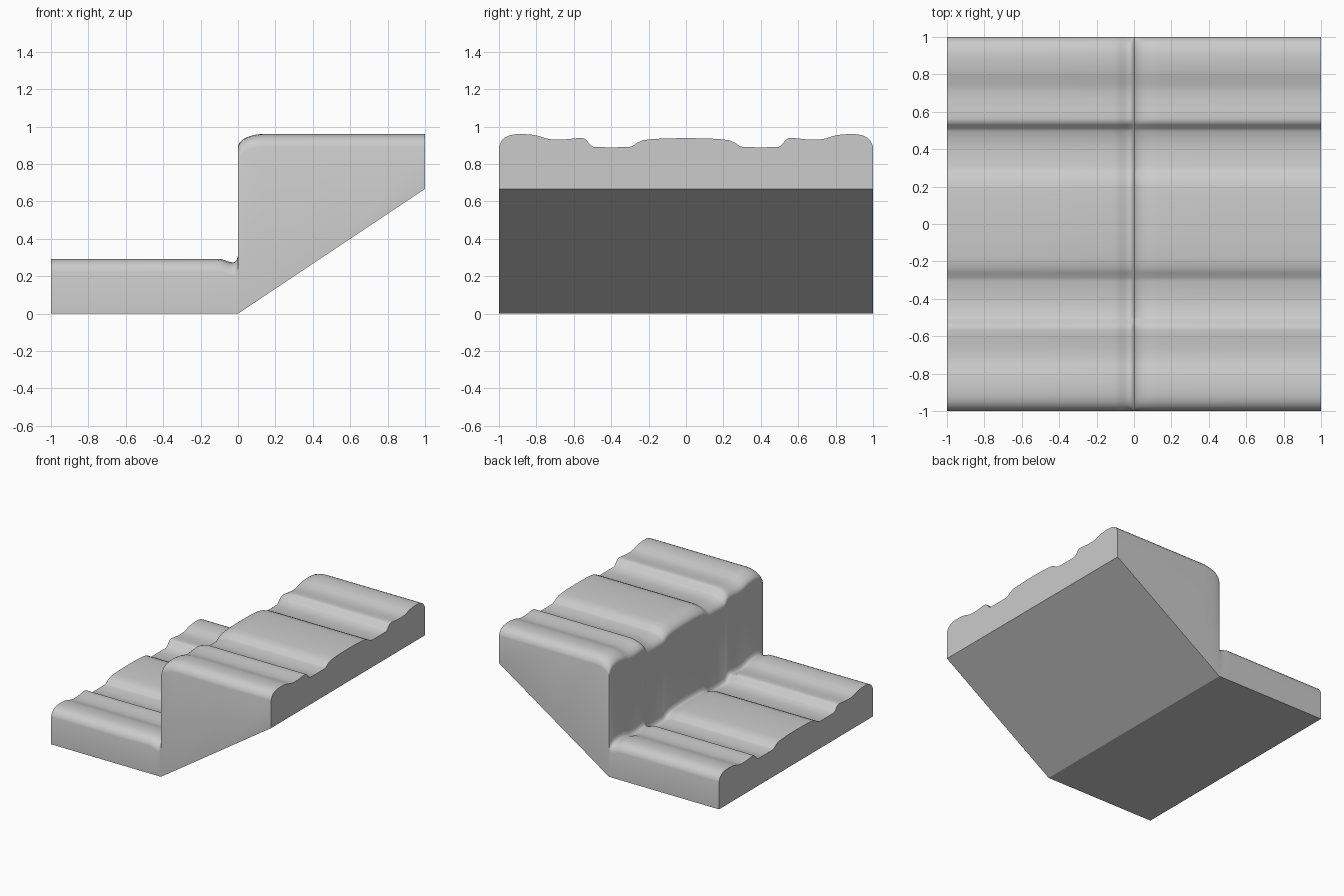
import bpy, bmesh, math

if "Cube" in bpy.data.objects:
    bpy.data.objects.remove(bpy.data.objects["Cube"])

STEP = 0.667  # rise of the upper tread

# half of the moulded cross-section: (distance from centre, height)
HALF = [(0.0, 0.271), (0.1, 0.27), (0.18, 0.266), (0.23, 0.26), (0.26, 0.247),
        (0.285, 0.23), (0.305, 0.223), (0.4, 0.222), (0.495, 0.223),
        (0.512, 0.236), (0.53, 0.258), (0.545, 0.27), (0.565, 0.273),
        (0.61, 0.268), (0.66, 0.263), (0.71, 0.263), (0.75, 0.27),
        (0.785, 0.282), (0.82, 0.289), (0.87, 0.293), (0.91, 0.292),
        (0.945, 0.286), (0.97, 0.273), (0.985, 0.258), (0.995, 0.24), (1.0, 0.223)]
PROFILE = [(-y, h) for y, h in reversed(HALF[1:])] + HALF

# stations along x: (x, height offset of the moulding)
lower = [(-1, 0), (-0.5, 0), (-0.11, 0), (-0.09, -0.002), (-0.07, -0.008),
         (-0.05, -0.015), (-0.03, -0.02), (-0.018, -0.018), (-0.008, -0.008), (0, 0.015)]
upper = []
for i in range(11):  # rounded nosing
    a = math.radians(9 * i)
    upper.append((0.14 * (1 - math.cos(a)), STEP - 0.07 * (1 - math.sin(a))))
upper += [(0.5, STEP), (1, STEP)]

bm = bmesh.new()
n = len(PROFILE)


def section(x, dz):
    base = max(0, x * STEP)
    ring = [bm.verts.new((x, y, h + dz)) for y, h in PROFILE]
    return ring + [bm.verts.new((x, 1, base)), bm.verts.new((x, -1, base))]


def bridge(a, b, count):
    for k in range(count):
        j = (k + 1) % len(a)
        bm.faces.new((a[k], a[j], b[j], b[k]))


low = [section(*s) for s in lower]
up = [section(*s) for s in upper]
for run in (low, up):
    for a, b in zip(run, run[1:]):
        bridge(a, b, n + 2)
bridge(low[-1], up[0], n - 1)  # riser
bm.faces.new(low[0])           # end caps
bm.faces.new(up[-1])
bmesh.ops.remove_doubles(bm, verts=bm.verts, dist=1e-5)
bmesh.ops.recalc_face_normals(bm, faces=bm.faces)

mesh = bpy.data.meshes.new("moulded_step")
bm.to_mesh(mesh)
bm.free()
step = bpy.data.objects.new("moulded_step", mesh)
bpy.context.collection.objects.link(step)

# one plain grey
grey = bpy.data.materials.new("light_grey")
grey.diffuse_color = (0.6, 0.6, 0.6, 1)
grey.use_nodes = True
grey.node_tree.nodes["Principled BSDF"].inputs["Base Color"].default_value = grey.diffuse_color
mesh.materials.append(grey)

bpy.context.view_layer.objects.active = step
step.select_set(True)
bpy.ops.object.shade_smooth_by_angle(angle=math.radians(40))
